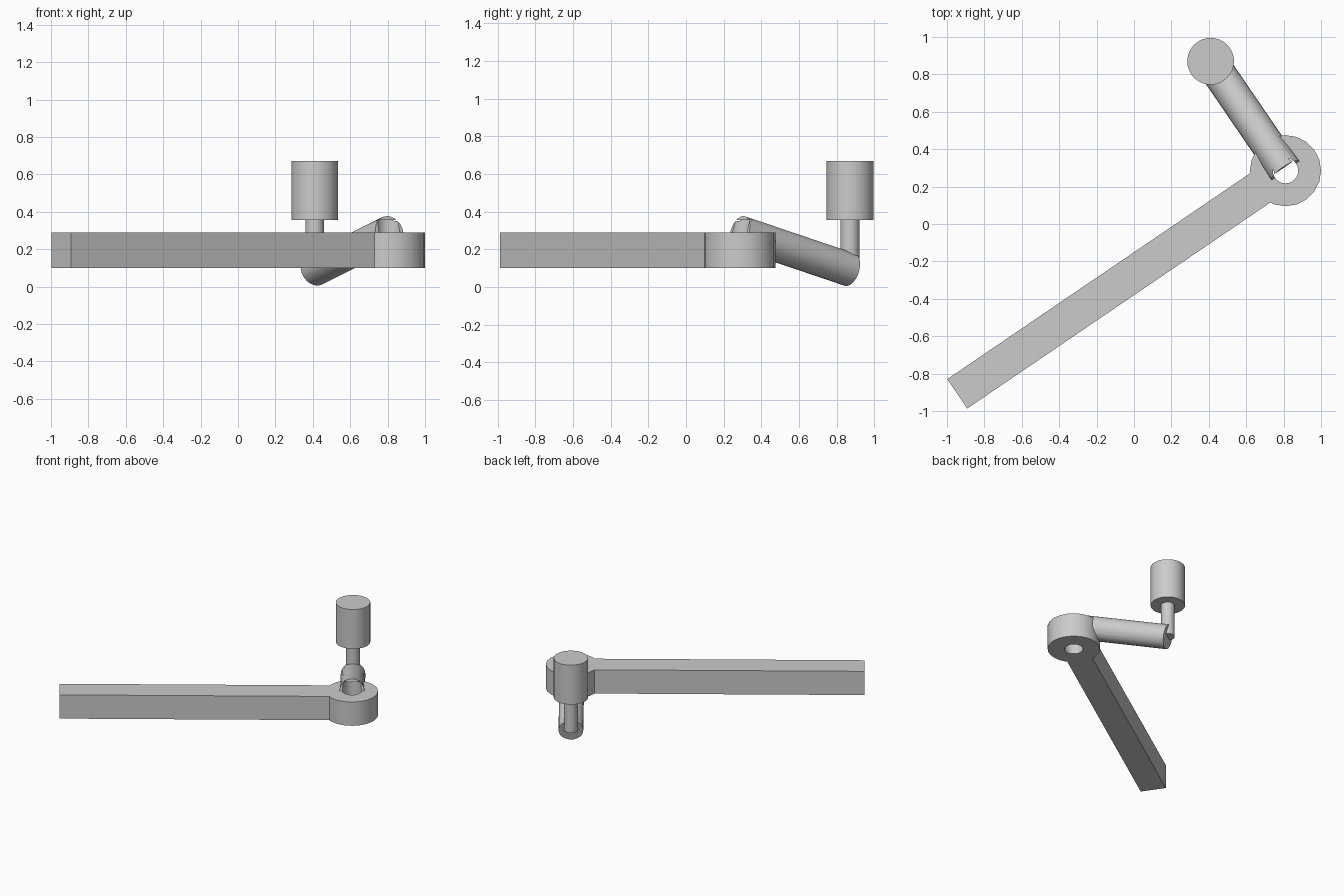
import bpy
import math
from mathutils import Vector

if "Cube" in bpy.data.objects:
    bpy.data.objects.remove(bpy.data.objects["Cube"], do_unlink=True)

grey = bpy.data.materials.new("plain grey")
grey.use_nodes = True
grey.diffuse_color = (0.6, 0.6, 0.6, 1)
grey.node_tree.nodes["Principled BSDF"].inputs["Base Color"].default_value = (0.6, 0.6, 0.6, 1)

# Shared layout
hub_at = Vector((0.81, 0.285, 0))
bar_end = Vector((-0.945, -0.908, 0))
pin_at = Vector((0.41, 0.87, 0))
base, top = 0.10, 0.29


def rod(name, start, end, radius, sides):
    """Solid cylinder between two points."""
    axis = end - start
    bpy.ops.mesh.primitive_cylinder_add(
        vertices=sides, radius=radius, depth=axis.length, location=(start + end) / 2,
        rotation=axis.to_track_quat('Z', 'Y').to_euler())
    obj = bpy.context.object
    obj.name = name
    obj.data.materials.append(grey)
    return obj


def upright(name, spot, low, high, radius, sides):
    up = Vector((0, 0, 1))
    return rod(name, spot + up * low, spot + up * high, radius, sides)


def combine(obj, other, operation):
    mod = obj.modifiers.new(operation.title(), 'BOOLEAN')
    mod.object, mod.operation, mod.solver = other, operation, 'EXACT'
    bpy.ops.object.select_all(action='DESELECT')
    bpy.context.view_layer.objects.active = obj
    obj.select_set(True)
    bpy.ops.object.modifier_apply(modifier=mod.name)


# Long flat bar merged with the round hub
arm = upright("arm_with_hub", hub_at, base, top, 0.19, 20)
run = hub_at - bar_end
length = run.length - 0.1
mid = bar_end + run.normalized() * length / 2
mid.z = (base + top) / 2
bpy.ops.mesh.primitive_cube_add(size=1, location=mid, rotation=(0, 0, math.atan2(run.y, run.x)))
bar = bpy.context.object
bar.scale = (length, 0.19, top - base)
bpy.ops.object.transform_apply(location=False, rotation=False, scale=True)
bar.data.materials.append(grey)
combine(arm, bar, 'UNION')
bpy.data.objects.remove(bar, do_unlink=True)

# Sloping tube from the hub down to the handle pin
tube = rod("sloping_tube", hub_at + Vector((0, 0, top)), pin_at + Vector((0, 0, 0.092)), 0.09, 24)

# Blind bore up through the hub and into the tube
bore = upright("bore_cutter", hub_at, -0.1, 0.355, 0.068, 24)
bore.hide_render = True
for part in (arm, tube):
    combine(part, bore, 'DIFFERENCE')
bpy.data.objects.remove(bore, do_unlink=True)

# Handle
pin = upright("handle_pin", pin_at, 0.092, 0.36, 0.05, 24)
grip = upright("handle_grip", pin_at, 0.355, 0.67, 0.125, 32)

for part in (arm, tube, pin, grip):
    bpy.ops.object.select_all(action='DESELECT')
    part.select_set(True)
    bpy.context.view_layer.objects.active = part
    bpy.ops.object.shade_smooth_by_angle(angle=math.radians(30))
